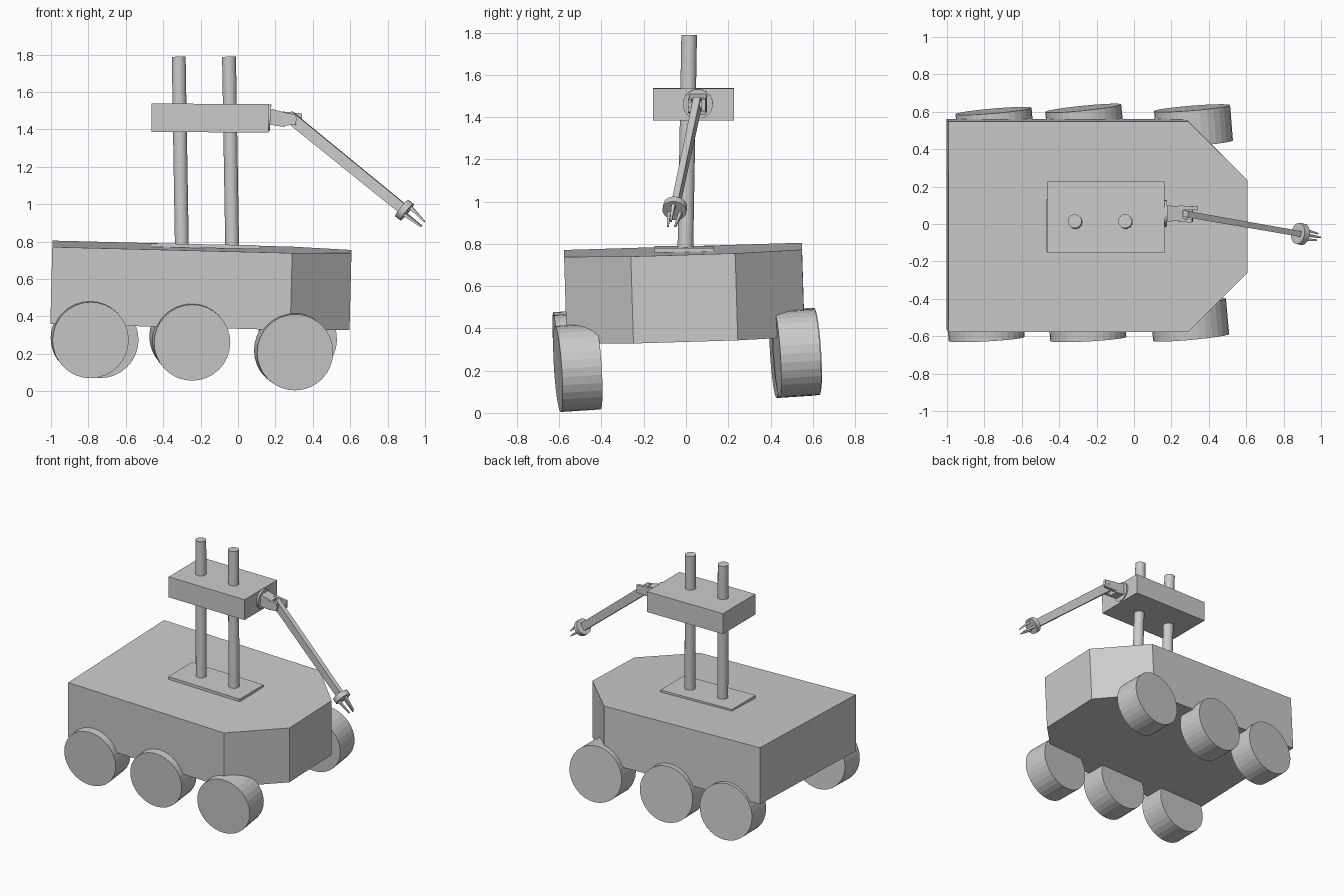
import bpy, bmesh, math
from mathutils import Vector, Matrix

if "Cube" in bpy.data.objects:
    bpy.data.objects.remove(bpy.data.objects["Cube"])


def add_object(name, bm, matrix=Matrix()):
    bmesh.ops.recalc_face_normals(bm, faces=bm.faces)
    mesh = bpy.data.meshes.new(name)
    bm.to_mesh(mesh)
    bm.free()
    obj = bpy.data.objects.new(name, mesh)
    obj.matrix_world = matrix
    bpy.context.collection.objects.link(obj)
    return obj


def frame(p, q):
    """Matrix centred between p and q: x along the part, y horizontal."""
    p, q = Vector(p), Vector(q)
    x = (q - p).normalized()
    side = Vector((0, 0, 1)) if abs(x.z) < 0.95 else Vector((-1, 0, 0))
    y = side.cross(x).normalized()
    m = Matrix((x, y, x.cross(y))).transposed().to_4x4()
    m.translation = (p + q) / 2
    return m, (q - p).length


def bar(name, p, q, width, height, taper=1.0):
    m, length = frame(p, q)
    bm = bmesh.new()
    bmesh.ops.create_cube(bm, size=1)
    for v in bm.verts:
        k = taper if v.co.x > 0 else 1
        v.co = Vector((v.co.x * length, v.co.y * width * k, v.co.z * height * k))
    return add_object(name, bm, m)


def rod(name, p, q, radius, sides=32):
    m, length = frame(p, q)
    bm = bmesh.new()
    bmesh.ops.create_cone(bm, cap_ends=True, segments=sides, radius1=radius, radius2=radius,
                          depth=length, matrix=Matrix.Rotation(math.pi / 2, 4, 'Y'))
    return add_object(name, bm, m)


def prism(name, outline, height, matrix):
    bm = bmesh.new()
    face = bm.faces.new([bm.verts.new((x, y, -height / 2)) for x, y in outline])
    top = bmesh.ops.extrude_face_region(bm, geom=[face])['geom']
    bmesh.ops.translate(bm, vec=(0, 0, height),
                        verts=[g for g in top if isinstance(g, bmesh.types.BMVert)])
    return add_object(name, bm, matrix)


# chassis with chamfered nose, leaning slightly on uneven wheels
tilt = Matrix.Rotation(math.radians(1.45), 4, 'Y') @ Matrix.Rotation(math.radians(1.75), 4, 'X')
outline = [(-0.8, -0.563), (0.483, -0.563), (0.8, -0.247), (0.8, 0.247), (0.483, 0.563), (-0.8, 0.563)]
prism("chassis", outline, 0.412, Matrix.Translation((-0.198, -0.008, 0.562)) @ tilt)

# six wheels, all steered and leaning a little the same way
wheels = {
    "front_right_wheel": ((0.297, -0.512, 0.214), 0.09),
    "middle_right_wheel": ((-0.25, -0.52, 0.266), 0.055),
    "rear_right_wheel": ((-0.793, -0.52, 0.279), 0.055),
    "front_left_wheel": ((0.318, 0.525, 0.282), 0.08),
    "middle_left_wheel": ((-0.262, 0.525, 0.288), 0.10),
    "rear_left_wheel": ((-0.743, 0.51, 0.28), 0.085),
}
for name, (centre, yaw) in wheels.items():
    axis = Vector((-yaw, 1, 0.065)).normalized() * 0.095
    rod(name, Vector(centre) - axis, Vector(centre) + axis, 0.204)

# mast plate and twin posts
bar("mast_plate", (-0.47, -0.008, 0.781), (0.117, -0.008, 0.77), 0.28, 0.02)
for name, x in (("rear_post", -0.3), ("front_post", -0.031)):
    rod(name, (x, -0.003, 0.76), (x - 0.017, 0.015, 1.788), 0.037, 24)

# sliding carriage on the posts
bar("carriage", (-0.462, 0.035, 1.462), (0.163, 0.035, 1.459), 0.382, 0.152)

# shoulder: flange, neck and clevis ears with pin
rod("shoulder_flange", (0.158, 0.056, 1.462), (0.174, 0.056, 1.461), 0.071)
bar("shoulder_neck", (0.17, 0.056, 1.468), (0.255, 0.056, 1.45), 0.085, 0.085, 0.9)
bar("left_clevis_ear", (0.24, 0.087, 1.46), (0.342, 0.083, 1.457), 0.024, 0.07, 0.8)
bar("right_clevis_ear", (0.24, 0.02, 1.455), (0.31, 0.017, 1.452), 0.02, 0.07, 0.8)
rod("shoulder_pin", (0.295, 0.01, 1.456), (0.295, 0.096, 1.456), 0.02, 16)

# arm link sloping down to the wrist
start, wrist = Vector((0.27, 0.055, 1.472)), Vector((0.89, -0.053, 0.968))
bar("arm_link", start, wrist, 0.034, 0.062, 0.9)
along = (wrist - start).normalized()
rod("wrist_disc", wrist - along * 0.018, wrist + along * 0.018, 0.057)

# three gripper fingers
m, _ = frame(start, wrist)
across, up = m.col[1].to_3d(), m.col[2].to_3d()
for i in range(3):
    a = math.radians(90 + 120 * i)
    off = across * math.cos(a) + up * math.sin(a)
    bar(f"gripper_finger_{i + 1}", wrist + along * 0.015 + off * 0.033,
        wrist + along * 0.125 + off * 0.02, 0.018, 0.018, 0.45)
